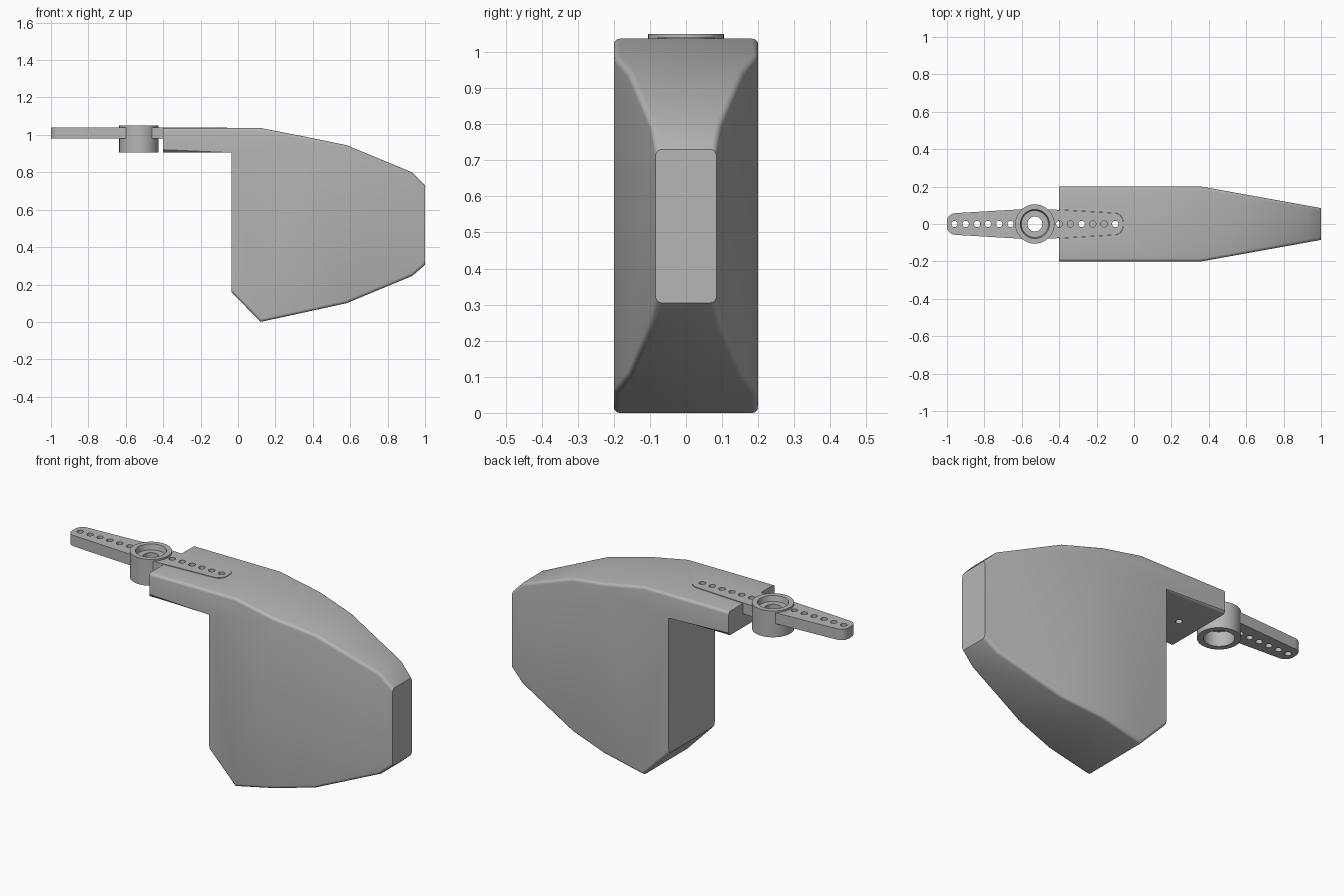
import bpy, bmesh, math

if "Cube" in bpy.data.objects:
    bpy.data.objects.remove(bpy.data.objects["Cube"])

grey = bpy.data.materials.new("plain_grey")
grey.diffuse_color = (0.47, 0.47, 0.47, 1)
grey.use_nodes = True
grey.node_tree.nodes["Principled BSDF"].inputs["Base Color"].default_value = grey.diffuse_color
HUB_X = -0.53


def make(name, bm):
    bmesh.ops.recalc_face_normals(bm, faces=bm.faces)
    me = bpy.data.meshes.new(name)
    bm.to_mesh(me)
    bm.free()
    me.materials.append(grey)
    ob = bpy.data.objects.new(name, me)
    bpy.context.collection.objects.link(ob)
    return ob


def prism(name, outline, z0, z1):
    bm = bmesh.new()
    low = [bm.verts.new((x, y, z0)) for x, y in outline]
    top = [bm.verts.new((x, y, z1)) for x, y in outline]
    bm.faces.new(low[::-1])
    bm.faces.new(top)
    n = len(outline)
    for i in range(n):
        j = (i + 1) % n
        bm.faces.new((low[i], low[j], top[j], top[i]))
    return make(name, bm)


def circle(cx, r, n=32):
    return [(cx + r * math.cos(2 * math.pi * i / n), r * math.sin(2 * math.pi * i / n)) for i in range(n)]


def cut(ob, cutter):
    mod = ob.modifiers.new("cut", 'BOOLEAN')
    mod.operation = 'DIFFERENCE'
    mod.solver = 'EXACT'
    mod.object = cutter
    bpy.context.view_layer.objects.active = ob
    bpy.ops.object.modifier_apply(modifier=mod.name)
    bpy.data.objects.remove(cutter)


def smooth(ob):
    bpy.ops.object.select_all(action='DESELECT')
    ob.select_set(True)
    bpy.context.view_layer.objects.active = ob
    bpy.ops.object.shade_smooth_by_angle(angle=math.radians(25))


def arm_outline(grow=0.0):
    # double-ended tapered arm with rounded corners
    end, half, r = 0.47 + grow, 0.058 + grow, 0.045
    quarter = [(end - r + r * math.cos(a), half - r + r * math.sin(a))
               for a in [math.pi / 2 * i / 8 for i in range(9)]]
    right = [(x, -y) for x, y in quarter[::-1]] + quarter
    mid = 0.083 + grow
    pts = right + [(0, mid)] + [(-x, -y) for x, y in right] + [(0, -mid)]
    return [(x + HUB_X, y) for x, y in pts]


# Body: side profile, width tapering towards the nose
TOP = 1.037
profile = [(-0.4, TOP), (0.12, TOP), (0.36, 0.99), (0.58, 0.945), (0.93, 0.80), (1.0, 0.73),
           (1.0, 0.305), (0.93, 0.245), (0.58, 0.1), (0.36, 0.052), (0.12, 0.0),
           (-0.035, 0.16), (-0.035, 0.905), (-0.4, 0.905)]
width = lambda x: 0.2 - max(0, x - 0.36) * 0.115 / 0.64
bm = bmesh.new()
sides = [[bm.verts.new((x, s * width(x), z)) for x, z in profile] for s in (-1, 1)]
n = len(profile)
for v in sides:
    bm.faces.new(v[:3] + v[9:])
    bm.faces.new(v[2:10])
a, b = sides
for i in range(n):
    j = (i + 1) % n
    bm.faces.new((a[i], a[j], b[j], b[i]))
bmesh.ops.recalc_face_normals(bm, faces=bm.faces)
rim = []
for v in sides:
    for i in range(n):
        j = (i + 1) % n
        if abs(profile[i][0] - profile[j][0]) > 0.001:
            rim.append(bm.edges.get((v[i], v[j])))
bmesh.ops.bevel(bm, geom=rim, offset=0.016, segments=4, profile=0.5, affect='EDGES')
body = make("body", bm)

# Slot for the arm and two screw holes through the mounting tongue
cut(body, prism("slot_cutter", arm_outline(0.001), 0.979, 1.2))
for x in (-0.28, -0.10):
    cut(body, prism("screw_cutter", circle(x, 0.017), 0.8, 1.2))
smooth(body)

# Arm with rows of holes
arm = prism("horn_arm", arm_outline(), 0.98, 1.04)
for i in range(6):
    for s in (-1, 1):
        cut(arm, prism("hole_cutter", circle(HUB_X + s * (0.13 + 0.06 * i), 0.017, 24), 0.9, 1.2))
cut(arm, prism("centre_cutter", circle(HUB_X, 0.09, 48), 0.8, 1.2))
smooth(arm)

# Hub: lathed ring with recesses above and below
section = [(0.105, 0.905), (0.105, 1.05), (0.078, 1.05), (0.072, 1.02), (0.04, 1.02),
           (0.04, 0.985), (0.075, 0.985), (0.075, 0.905)]
bm = bmesh.new()
N = 48
rings = [[bm.verts.new((HUB_X + r * math.cos(2 * math.pi * k / N), r * math.sin(2 * math.pi * k / N), z))
          for r, z in section] for k in range(N)]
for k in range(N):
    p, q = rings[k], rings[(k + 1) % N]
    for i in range(len(section)):
        j = (i + 1) % len(section)
        bm.faces.new((p[i], q[i], q[j], p[j]))
smooth(make("horn_hub", bm))
